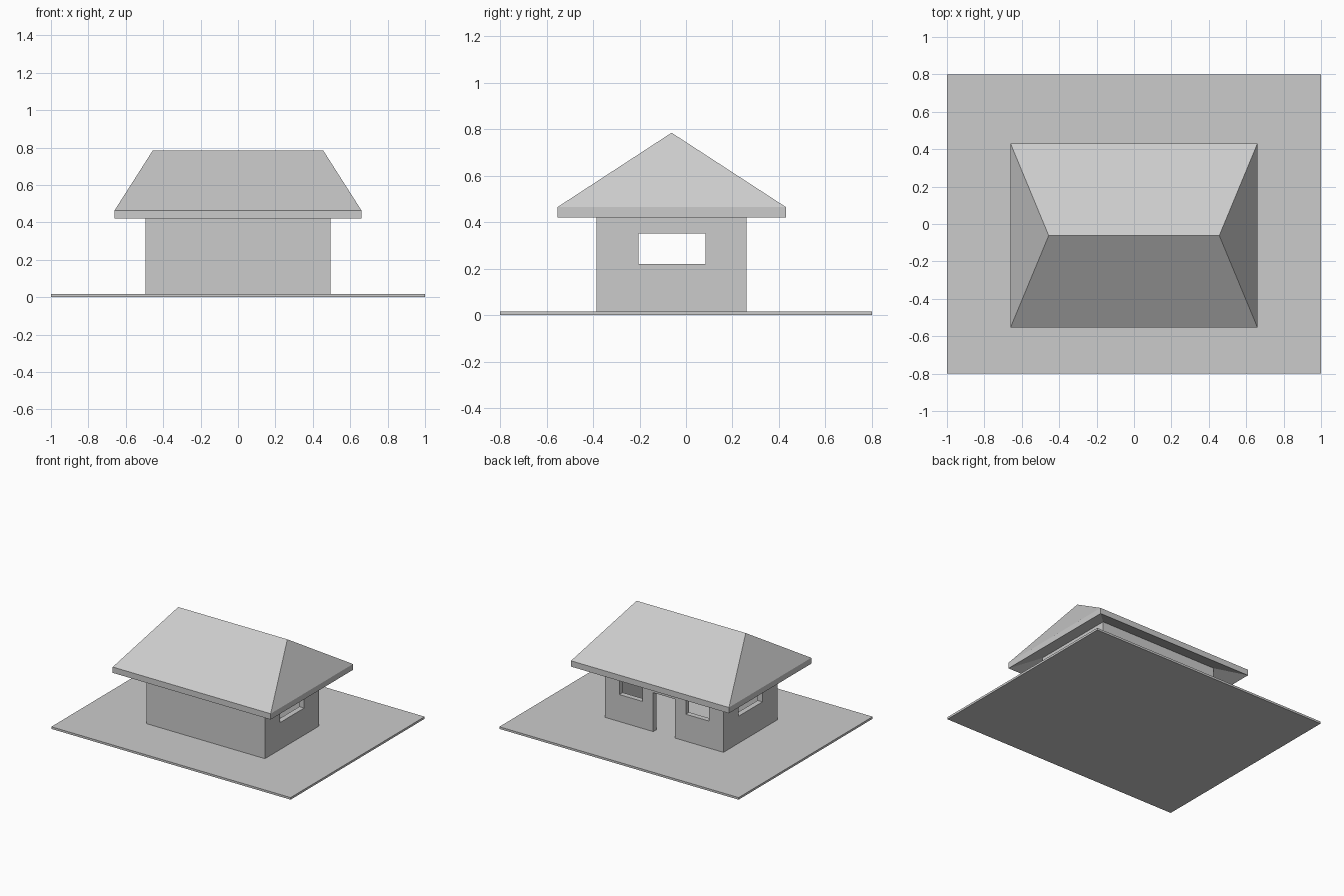
import bpy, bmesh

if "Cube" in bpy.data.objects:
    bpy.data.objects.remove(bpy.data.objects["Cube"])


def finish(name, bm):
    bmesh.ops.recalc_face_normals(bm, faces=bm.faces[:])
    mesh = bpy.data.meshes.new(name)
    bm.to_mesh(mesh)
    bm.free()
    obj = bpy.data.objects.new(name, mesh)
    bpy.context.collection.objects.link(obj)
    return obj


def box(name, x0, x1, y0, y1, z0, z1):
    bm = bmesh.new()
    bmesh.ops.create_cube(bm, size=1)
    for v in bm.verts:
        v.co = (x1 if v.co.x > 0 else x0,
                y1 if v.co.y > 0 else y0,
                z1 if v.co.z > 0 else z0)
    return finish(name, bm)


def cut(target, cutter):
    cutter.hide_render = True
    cutter.hide_set(True)
    mod = target.modifiers.new(cutter.name, 'BOOLEAN')
    mod.operation = 'DIFFERENCE'
    mod.solver = 'EXACT'
    mod.object = cutter


def rect(x, y0, y1, z):
    return [(-x, y0, z), (x, y0, z), (x, y1, z), (-x, y1, z)]


# Ground plate
GROUND = 0.016
box("ground_plate", -1, 1, -0.8, 0.8, 0, GROUND)

# Walls: hollow shell with openings
WX, WY0, WY1, TOP, T = 0.495, -0.385, 0.26, 0.49, 0.04
walls = box("walls", -WX, WX, WY0, WY1, GROUND, TOP)
cut(walls, box("room_cutter", -WX + T, WX - T, WY0 + T, WY1 - T, -0.1, 0.6))

# One cutter passes through both side windows
cut(walls, box("side_window_cutter", -0.7, 0.7, -0.205, 0.083, 0.22, 0.35))

# Back door and the two windows beside it
cut(walls, box("door_cutter", -0.092, 0.092, WY1 - 0.1, WY1 + 0.1, -0.1, 0.31))
for side, x in (("left", -0.277), ("right", 0.277)):
    cut(walls, box(f"back_window_cutter_{side}", x - 0.097, x + 0.097,
                   WY1 - 0.1, WY1 + 0.1, 0.22, 0.35))

# Hip roof: fascia band, four slopes, sloped soffit and ceiling
bm = bmesh.new()
ceiling, lower, upper = (
    [bm.verts.new(p) for p in ring] for ring in (
        rect(WX, WY0, WY1, TOP),
        rect(0.66, -0.553, 0.43, 0.42),
        rect(0.66, -0.553, 0.43, 0.464)))
ridge_l, ridge_r = (bm.verts.new((x, -0.062, 0.784)) for x in (-0.456, 0.456))
bm.faces.new(ceiling)
for i in range(4):
    j = (i + 1) % 4
    bm.faces.new((ceiling[i], ceiling[j], lower[j], lower[i]))
    bm.faces.new((lower[i], lower[j], upper[j], upper[i]))
bm.faces.new((upper[0], upper[1], ridge_r, ridge_l))
bm.faces.new((upper[1], upper[2], ridge_r))
bm.faces.new((upper[2], upper[3], ridge_l, ridge_r))
bm.faces.new((upper[3], upper[0], ridge_l))
finish("hip_roof", bm)
